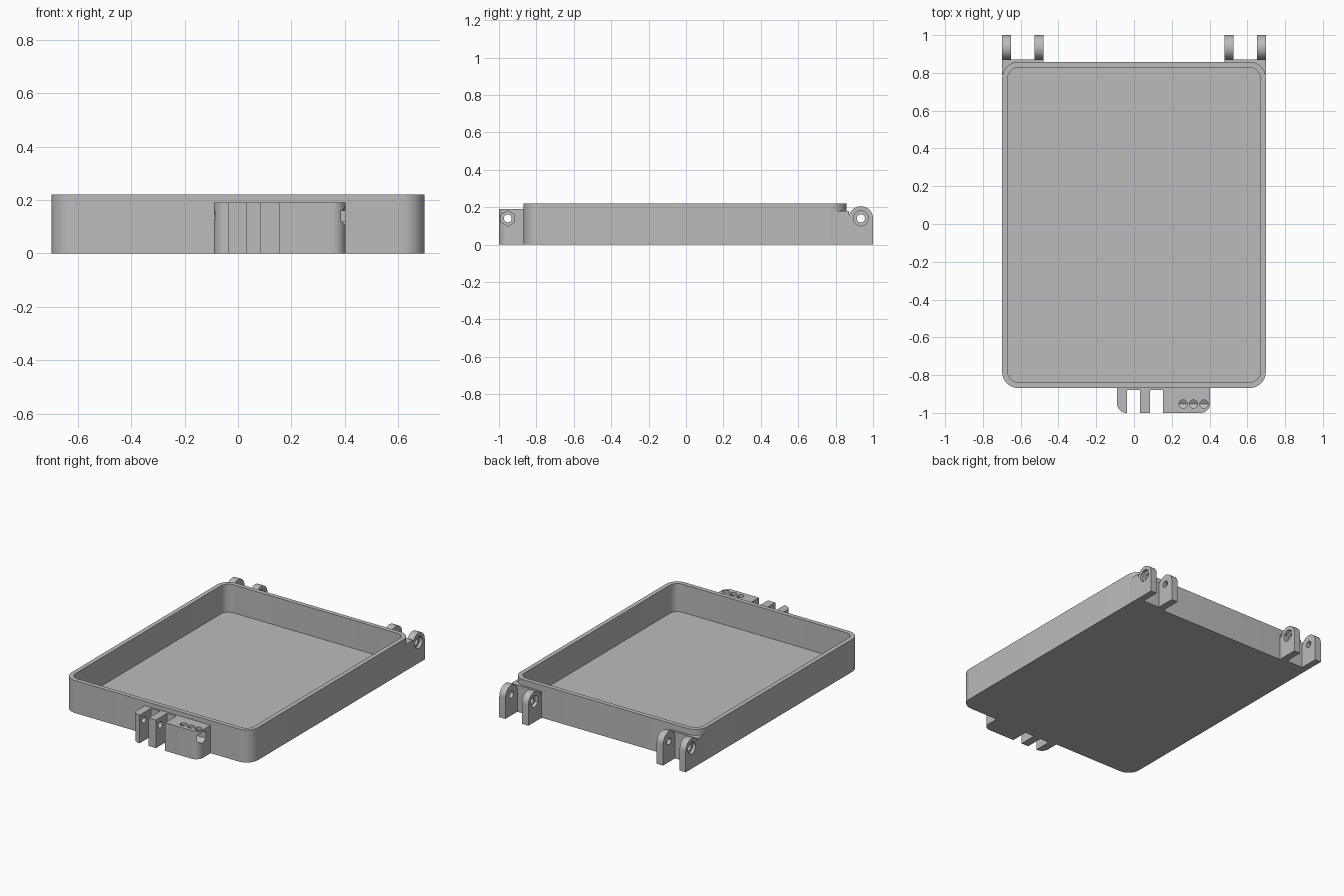
import bpy, bmesh, math
from mathutils import Vector

old = bpy.data.objects.get("Cube")
if old:
    bpy.data.objects.remove(old, do_unlink=True)

grey = bpy.data.materials.new("plain grey")
grey.use_nodes = True
color = (0.5, 0.5, 0.5, 1)
grey.diffuse_color = color
grey.node_tree.nodes["Principled BSDF"].inputs["Base Color"].default_value = color


def arc(cx, cy, r, start, end, steps=10):
    """Points on an arc, angles in degrees."""
    angles = [math.radians(start + (end - start) * i / steps) for i in range(steps + 1)]
    return [(cx + r * math.cos(a), cy + r * math.sin(a)) for a in angles]


def polygon(cx, cy, r, sides, turn=0):
    return arc(cx, cy, r, turn, turn + 360, sides)[:-1]


def rounded(x0, x1, y0, y1, r):
    return (arc(x0 + r, y0 + r, r, 180, 270) + arc(x1 - r, y0 + r, r, 270, 360)
            + arc(x1 - r, y1 - r, r, 0, 90) + arc(x0 + r, y1 - r, r, 90, 180))


def box(x0, x1, y0, y1):
    return [(x0, y0), (x1, y0), (x1, y1), (x0, y1)]


def prism(name, profile, lo, hi, axis="z"):
    """Extrude an (x, y) profile along z, or a (y, z) profile along x."""
    bm = bmesh.new()
    place = (lambda a, b: (a, b, lo)) if axis == "z" else (lambda a, b: (lo, a, b))
    face = bm.faces.new([bm.verts.new(place(*p)) for p in profile])
    grown = bmesh.ops.extrude_face_region(bm, geom=[face])["geom"]
    step = Vector((0, 0, hi - lo) if axis == "z" else (hi - lo, 0, 0))
    bmesh.ops.translate(bm, vec=step, verts=[v for v in grown if isinstance(v, bmesh.types.BMVert)])
    bmesh.ops.recalc_face_normals(bm, faces=bm.faces)
    mesh = bpy.data.meshes.new(name)
    bm.to_mesh(mesh)
    bm.free()
    mesh.materials.append(grey)
    obj = bpy.data.objects.new(name, mesh)
    bpy.context.collection.objects.link(obj)
    return obj


def select(obj):
    bpy.ops.object.select_all(action="DESELECT")
    obj.select_set(True)
    bpy.context.view_layer.objects.active = obj


def combine(obj, tools, operation="DIFFERENCE"):
    """Apply each tool to the object, then discard the tool."""
    select(obj)
    for tool in tools:
        tool.hide_render = True
        mod = obj.modifiers.new("cut", "BOOLEAN")
        mod.operation, mod.solver, mod.object = operation, "EXACT", tool
        bpy.ops.object.modifier_apply(modifier=mod.name)
        bpy.data.objects.remove(tool, do_unlink=True)


def finish(obj):
    select(obj)
    bpy.ops.object.shade_smooth_by_angle(angle=math.radians(30))


WALL, FRONT, BACK, SIDE = 0.03, -0.868, 0.858, 0.698


def cavity():
    inner = rounded(-SIDE + WALL, SIDE - WALL, FRONT + WALL, BACK - WALL, 0.055)
    return prism("cavity_cutter", inner, WALL, 0.4)


# Open tray with rounded corners
tray = prism("tray", rounded(-SIDE, SIDE, FRONT, BACK, 0.085), 0, 0.22)
combine(tray, [cavity()])
finish(tray)

# Rear hinges: squared corner block with two pierced lugs on each side
PY, PZ = 0.935, 0.14
for side, label in ((1, "left"), (-1, "right")):
    def span(a, b):
        return sorted((side * a, side * b))

    block = prism(label + "_hinge_block", box(*span(0.48, SIDE), 0.79, 0.872), 0, 0.18)
    combine(block, [cavity()])
    finish(block)
    lug_profile = [(0.84, 0), (1, 0)] + arc(PY, PZ, 0.065, 0, 180, 20) + [(0.84, PZ)]
    for part, x0, x1 in (("inner", 0.48, 0.528), ("outer", 0.652, SIDE)):
        lug = prism(f"{label}_{part}_hinge_lug", lug_profile, *span(x0, x1), "x")
        pin = prism("pin_cutter", polygon(PY, PZ, 0.022, 24), *span(x0 - 0.1, x1 + 0.1), "x")
        # Hex nut pocket on the inner lug, round screw head recess on the outer
        if part == "inner":
            recess = prism("nut_cutter", polygon(PY, PZ, 0.042, 6, 30), *span(0.4, 0.503), "x")
        else:
            recess = prism("head_cutter", polygon(PY, PZ, 0.04, 24), *span(0.677, 0.8), "x")
        combine(lug, [pin, recess])
        finish(lug)

# Front latch: rounded block with two slots, a cross bore, hex channel and top holes
LX0, LX1, LY, LZ = -0.09, 0.403, -0.953, 0.14
outline = (arc(LX0 + 0.05, -0.95, 0.05, 180, 270) + arc(LX1 - 0.05, -0.95, 0.05, 270, 360)
           + [(LX1, -0.85), (LX0, -0.85)])
latch = prism("front_latch", outline, 0, 0.19)
slots = [prism("slot_cutter", box(a, b, -1.1, -0.88), -0.1, 0.3)
         for a, b in ((-0.036, 0.032), (0.086, 0.154))]
bore = prism("bore_cutter", polygon(LY, LZ, 0.021, 24), -0.2, 0.3, "x")
channel = prism("channel_cutter", polygon(LY, LZ, 0.041, 6, 30), 0.23, 0.5, "x")
holes = [prism("hole_cutter", polygon(0.26 + 0.055 * i, LY, 0.022, 24), LZ, 0.3) for i in range(3)]
combine(latch, slots + [bore, channel] + holes)
combine(latch, [cavity()])
finish(latch)
